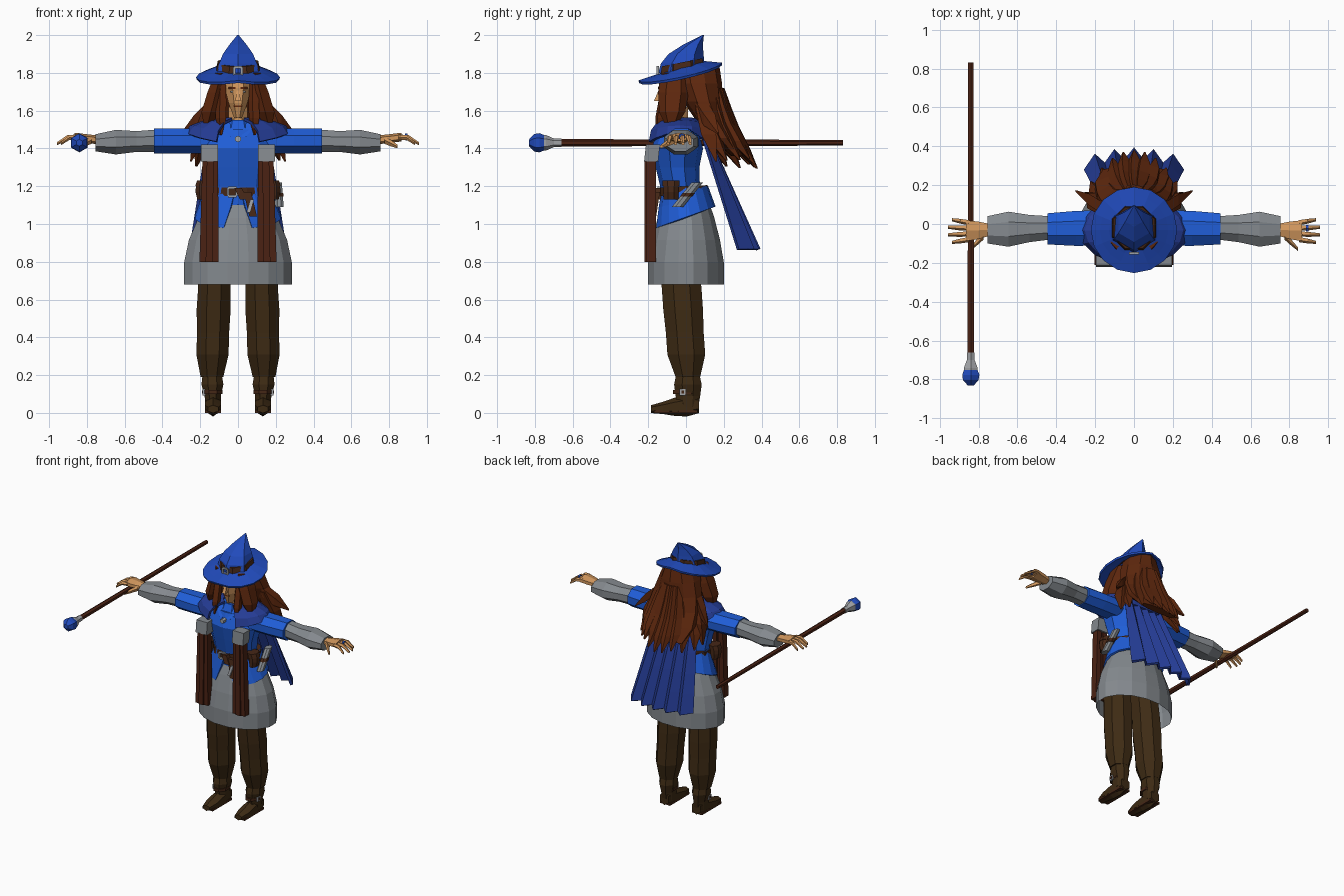
import bpy, bmesh, random
from math import sin, cos, pi, tau
from mathutils import Vector

random.seed(4)
if "Cube" in bpy.data.objects:
    bpy.data.objects.remove(bpy.data.objects["Cube"])


def material(name, *rgb):
    mat = bpy.data.materials.new(name)
    mat.use_nodes = True
    mat.diffuse_color = (*rgb, 1)
    shader = mat.node_tree.nodes["Principled BSDF"]
    shader.inputs["Base Color"].default_value = (*rgb, 1)
    return mat


TUNIC = material("bright blue", .014, .11, .68)
HAT = material("hat blue", .015, .07, .5)
CAPE = material("cape blue", .018, .045, .3)
GREY = material("cloth grey", .23, .25, .27)
METAL = material("metal grey", .35, .36, .38)
HAIR = material("auburn hair", .11, .02, .004)
WOOD = material("red brown", .07, .016, .007)
LEATHER = material("leather brown", .06, .02, .008)
TROUSER = material("dark brown", .048, .024, .007)
SKIN = material("tan skin", .64, .31, .11)


def finish(name, bm, mat):
    bmesh.ops.recalc_face_normals(bm, faces=bm.faces)
    mesh = bpy.data.meshes.new(name)
    bm.to_mesh(mesh)
    bm.free()
    mesh.materials.append(mat)
    obj = bpy.data.objects.new(name, mesh)
    bpy.context.collection.objects.link(obj)
    return obj


def sample(values, t):
    """Evenly spaced values, read at t with straight lines between them."""
    if len(values) == 1:
        return values[0]
    place = t * (len(values) - 1)
    i = min(int(place), len(values) - 2)
    return values[i] + (values[i + 1] - values[i]) * (place - i)


def tube(name, mat, start, end, width, depth=None, sides=8, sag=(0, 0, 0), caps=True, tilt=0):
    """Flat-sided tube from start to end; rings lie square to the longest axis."""
    start, end, sag = Vector(start), Vector(end), Vector(sag)
    width = width if isinstance(width, tuple) else (width,)
    depth = depth or width
    depth = depth if isinstance(depth, tuple) else (depth,)
    run = [abs(c) for c in end - start]
    axis = run.index(max(run))
    across, up = [a for a in range(3) if a != axis]
    steps = max(len(width), len(depth), 2) - 1
    bm = bmesh.new()
    rings = []
    for k in range(steps + 1):
        t = k / steps
        centre = start.lerp(end, t) + sag * sin(pi * t)
        ring = []
        for i in range(sides):
            angle = tau * (i + .5) / sides
            p = centre.copy()
            p[across] += sample(width, t) * cos(angle) / cos(pi / sides)
            p[up] += sample(depth, t) * sin(angle) / cos(pi / sides)
            p.z += tilt * p.y
            ring.append(bm.verts.new(p))
        rings.append(ring)
    for low, high in zip(rings, rings[1:]):
        for i in range(sides):
            j = (i + 1) % sides
            bm.faces.new((low[i], low[j], high[j], high[i]))
    if caps:
        bm.faces.new(rings[0])
        bm.faces.new(rings[-1])
    return finish(name, bm, mat)


def pair(name, mat, start, end, width, depth=None, sides=8, sag=(0, 0, 0)):
    """The same tube on the left and, mirrored, on the right."""
    for side, sign in (("left_", 1), ("right_", -1)):
        flip = Vector((sign, 1, 1))
        tube(side + name, mat, flip * Vector(start), flip * Vector(end), width, depth, sides, flip * Vector(sag))


def shell(name, mat, rule, columns, rows, thickness):
    """Sheet of cloth whose points come from rule(u, v)."""
    bm = bmesh.new()
    grid = [[bm.verts.new(rule(i / columns, j / rows)) for i in range(columns + 1)] for j in range(rows + 1)]
    for upper, lower in zip(grid, grid[1:]):
        for i in range(columns):
            bm.faces.new((upper[i], upper[i + 1], lower[i + 1], lower[i]))
    bmesh.ops.remove_doubles(bm, verts=bm.verts, dist=.0005)
    solid = finish(name, bm, mat).modifiers.new("thickness", "SOLIDIFY")
    solid.thickness = thickness
    solid.offset = 0


def buckle(name, centre, size):
    """Square frame of four bars facing the front."""
    centre, half = Vector(centre), size / 2
    across, up = Vector((half, 0, 0)), Vector((0, 0, half))
    for offset in (up, -up):
        tube(name + "_rail", METAL, centre + offset - across, centre + offset + across, .006, sides=4)
    for offset in (across, -across):
        tube(name + "_post", METAL, centre + offset - up, centre + offset + up, .006, sides=4)


# Hat
def brim(u, v):
    turn = tau * u
    radius = .08 + .14 * v
    inner = 1.83 - .03 * cos(turn)
    rim = 1.8 - .047 * cos(turn) - .03 * abs(sin(turn))
    return radius * sin(turn), -.03 - radius * cos(turn), inner + (rim - inner) * v


shell("hat_brim", HAT, brim, columns=16, rows=3, thickness=.014)
tube("hat_crown", HAT, (0, -.02, 1.8), (0, .09, 2), (.11, .1, .08, .045, .004), sides=6, sag=(0, -.035, 0))
tube("hat_band", LEATHER, (0, -.02, 1.81), (0, -.02, 1.86), (.117, .107), tilt=.2)
buckle("hat_buckle", (0, -.15, 1.81), size=.04)

# Head and face
tube("head", SKIN, (0, -.09, 1.56), (0, -.04, 1.8), (.02, .05, .07, .07), (.03, .07, .09, .09))
tube("neck", SKIN, (0, -.04, 1.45), (0, -.04, 1.62), .05)
tube("nose", SKIN, (0, -.14, 1.65), (0, -.13, 1.72), (.014, .007), (.03, .01), sides=4)
tube("mouth", HAIR, (-.022, -.135, 1.625), (.022, -.135, 1.625), .005, sides=4)
pair("eye", METAL, (.02, -.14, 1.7), (.04, -.14, 1.7), .005, sides=4)
pair("eyebrow", HAIR, (.014, -.143, 1.72), (.05, -.14, 1.72), .005, sides=4)

# Hair: main mass, ragged back locks, side wisps and front locks
tube("hair_mass", HAIR, (0, .05, 1.84), (0, .27, 1.36), (.1, .14, .17, .19, .2, .16),
     (.12, .12, .1, .08, .06, .03), sides=10, sag=(0, -.05, 0))
for i in range(-4, 5):
    x, curve, tip = i * .05, i * i * .01, random.uniform(1.29, 1.35)
    tube("back_lock", HAIR, (x / 2, .18 - curve / 2, 1.72), (x * 1.1, .375 - curve, tip),
         (.02, .035, .04, .035, .005), sides=5, sag=(0, -.04, 0))
pair("side_wisp", HAIR, (.15, .08, 1.62), (.25, .16, 1.33), (.03, .04, .004), sides=4)
pair("side_curl", HAIR, (.16, .08, 1.62), (.3, .17, 1.48), (.03, .03, .004), sides=4)
pair("front_lock", HAIR, (.09, -.06, 1.8), (.17, -.08, 1.49), (.03, .045, .05, .005), (.06, .07, .06, .01), sides=6)
pair("inner_lock", HAIR, (.085, -.1, 1.74), (.09, -.15, 1.47), (.02, .025, .025, .005), sides=5)


# Cape and shoulder capelet
def cape(u, v):
    side = 2 * u - 1
    pleat = (.01 + .02 * v) * (1 if round(u * 10) % 2 else -1)
    return side * (.15 + .1 * v), .085 + .27 * v + pleat - .05 * v * side ** 2, 1.51 - .645 * v


def capelet(u, v):
    turn = .42 + u * (tau - .84)
    spread = sin(v * pi / 2)
    drop = .13 - .055 * sin(turn) ** 2
    return ((.075 + .2 * spread) * sin(turn), -.035 - (.08 + .09 * spread) * cos(turn),
            1.555 - drop * v ** 1.6)


shell("cape", CAPE, cape, columns=10, rows=5, thickness=.02)
shell("capelet", CAPE, capelet, columns=14, rows=3, thickness=.016)


# Torso, tunic tails open at the front, and skirt
def tails(u, v):
    gap = .05 + .28 * v
    turn = gap + u * (tau - 2 * gap)
    front = (1 + cos(turn)) / 2
    return ((.165 + .06 * v) * sin(turn), -.005 - (.115 + .04 * v) * cos(turn),
            1.2 - v * (.11 + .115 * front))


tube("torso", TUNIC, (0, -.01, 1.1), (0, -.04, 1.5), (.17, .155, .17, .2, .15),
     (.12, .1, .11, .13, .1), sides=10, sag=(0, -.02, 0))
tube("collar", TUNIC, (0, -.04, 1.48), (0, -.04, 1.55), (.1, .07))
pair("collar_flap", TUNIC, (.03, -.14, 1.46), (.065, -.08, 1.545), (.01, .03, .01), .02, sides=4)
tube("capelet_clasp", METAL, (0, -.19, 1.45), (0, -.15, 1.45), .015, sides=6)
shell("tunic_tails", TUNIC, tails, columns=16, rows=2, thickness=.014)
tube("skirt", GREY, (0, 0, .68), (0, 0, 1.15), (.285, .285, .26, .21, .16),
     (.2, .2, .18, .15, .11), sides=16, caps=False)

# Belt, pouches and scroll
tube("belt", LEATHER, (0, -.01, 1.155), (0, -.01, 1.2), .175, .125, sides=12, tilt=.05)
buckle("belt_buckle", (-.03, -.145, 1.17), size=.045)
tube("belt_knot", LEATHER, (.03, -.155, 1.13), (0, -.145, 1.19), .02, sides=4)
tube("belt_tail", LEATHER, (.08, -.17, 1.04), (.05, -.15, 1.17), .02, .012, sides=4)
tube("belt_charm", METAL, (.055, -.18, 1.06), (.075, -.17, 1.13), .01, sides=4)
pair("pouch", LEATHER, (.19, -.08, 1.13), (.19, -.08, 1.21), (.025, .035, .032), .04)
pair("pouch_lid", LEATHER, (.19, -.08, 1.2), (.18, -.08, 1.23), .037, .045)
tube("scroll", GREY, (.22, -.045, 1.09), (.21, .06, 1.22), .022, .03)
tube("scroll_tie", LEATHER, (.217, 0, 1.145), (.214, .016, 1.165), .025, .033)

# Scarf ends: three hanging folds each, under a grey band
for i in range(3):
    x, y = .12 + .033 * i, -.185 - .01 * (i % 2)
    pair("scarf_fold", WOOD, (x, y, .8), (x * .7 + .04, y, 1.34), .018, .025, sides=4)
pair("scarf_band", GREY, (.15, -.185, 1.33), (.15, -.175, 1.42), .045, .037, sides=4)

# Arms and hands
pair("sleeve", TUNIC, (.15, -.02, 1.44), (.445, -.025, 1.44), (.09, .09, .08), .066)
pair("forearm", GREY, (.43, -.02, 1.44), (.755, -.03, 1.43), (.06, .07, .09, .07), (.06, .055, .065, .045))
pair("palm", SKIN, (.74, -.03, 1.445), (.865, -.035, 1.46), (.03, .045, .054), .02, sides=6)
for i in range(4):
    y, reach = .008 - .029 * i, .96 - .01 * (i - 1.5) ** 2
    pair("finger", SKIN, (.85, y, 1.46), (reach, y + .01 * (1.5 - i), 1.425),
         (.012, .011, .007), sides=5, sag=(0, 0, .015))
pair("thumb", SKIN, (.775, -.06, 1.445), (.845, -.13, 1.41), (.017, .014, .008), sides=5)
tube("finger_ring", HAT, (.885, -.022, 1.462), (.897, -.022, 1.461), .016, sides=6)

# Legs and boots
pair("trouser", TROUSER, (.138, .01, .19), (.12, -.04, .9), (.06, .085, .085, .09, .085, .085, .085),
     (.065, .1, .1, .105, .105, .1, .1))
pair("boot_shaft", TROUSER, (.132, .01, .03), (.137, .01, .21), (.04, .043, .058, .05), (.055, .065, .073, .06))
pair("boot_foot", TROUSER, (.132, -.185, .02), (.132, .068, .045), (.028, .043, .043, .04, .034),
     (.018, .028, .042, .05, .04), sides=6)
pair("boot_sole", LEATHER, (.132, -.17, .008), (.132, .06, .008), .042, .008, sides=4)
pair("boot_strap", LEATHER, (.132, 0, .1), (.132, 0, .12), .05, .07)
pair("boot_buckle", METAL, (.18, -.018, .093), (.18, -.018, .127), .007, .016, sides=4)
pair("buckle_inset", LEATHER, (.186, -.018, .102), (.186, -.018, .118), .004, .007, sides=4)

# Staff along y with grey socket and gem
def staff(name, mat, front, back, width):
    tube("staff_" + name, mat, (-.84, front, 1.43), (-.84, back, 1.43), width, sides=6)


staff("shaft", WOOD, -.7, .83, (.017, .013))
staff("socket", METAL, -.78, -.66, (.036, .035, .02, .02))
staff("gem", HAT, -.83, -.75, (.016, .04, .044, .035))
